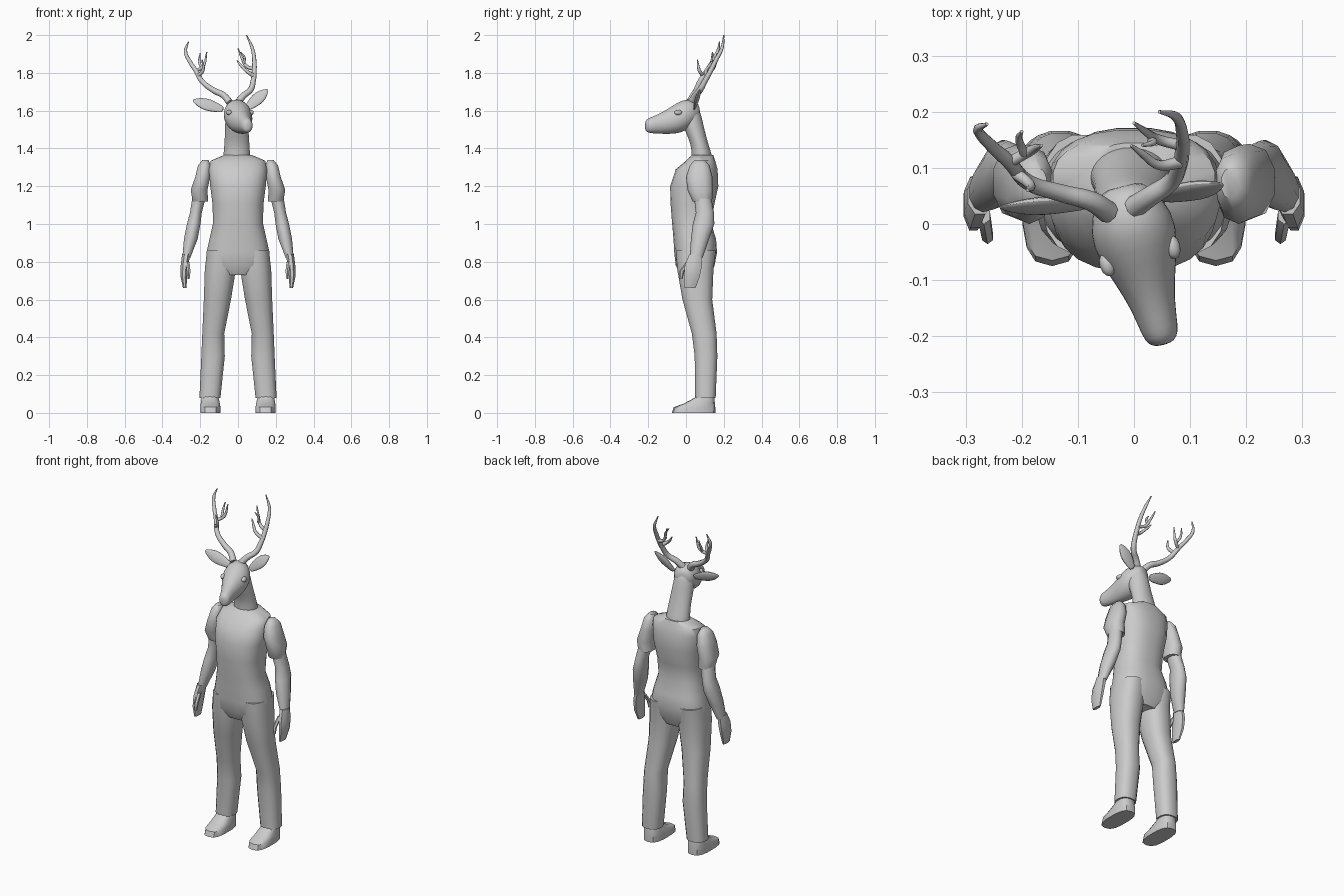
import bpy, bmesh, math
from mathutils import Vector, Matrix

mat = bpy.data.materials.new("plain grey")
mat.diffuse_color = (0.6, 0.6, 0.6, 1)


def finish(ob, angle=50):
    if not ob.data.materials:
        ob.data.materials.append(mat)
    bpy.ops.object.select_all(action='DESELECT')
    ob.select_set(True)
    bpy.context.view_layer.objects.active = ob
    bpy.ops.object.shade_smooth_by_angle(angle=math.radians(angle))
    return ob


def loft(name, secs, n=20, power=2.0, subdiv=0, angle=50):
    """Skin rings given as (centre, u axis, v axis), superellipse shaped."""
    bm = bmesh.new()
    rings = []
    for c, u, v in secs:
        ring = []
        for i in range(n):
            a = 2 * math.pi * (i + 0.5) / n
            ca, sa = math.cos(a), math.sin(a)
            p = Vector(c) + Vector(u) * math.copysign(abs(ca) ** (2 / power), ca) \
                + Vector(v) * math.copysign(abs(sa) ** (2 / power), sa)
            ring.append(bm.verts.new(p))
        rings.append(ring)
    for a, b in zip(rings, rings[1:]):
        for i in range(n):
            j = (i + 1) % n
            bm.faces.new((a[i], a[j], b[j], b[i]))
    bm.faces.new(rings[0])
    bm.faces.new(rings[-1])
    bmesh.ops.recalc_face_normals(bm, faces=bm.faces)
    me = bpy.data.meshes.new(name)
    bm.to_mesh(me)
    bm.free()
    ob = bpy.data.objects.new(name, me)
    bpy.context.collection.objects.link(ob)
    finish(ob, angle)
    if subdiv:
        ob.modifiers.new("Smooth", 'SUBSURF').levels = subdiv
    return ob


def level(rows, s=1):
    """Horizontal rings from rows of (z, x min, x max, y min, y max)."""
    return [((s * (a + b) / 2, (c + d) / 2, z), ((b - a) / 2, 0, 0), (0, (d - c) / 2, 0))
            for z, a, b, c, d in rows]


def tubes(name, paths):
    """Tapered smooth tubes through points of (x, y, z, radius)."""
    cu = bpy.data.curves.new(name, 'CURVE')
    cu.dimensions = '3D'
    cu.bevel_depth = 1
    cu.bevel_resolution = 2
    cu.resolution_u = 5
    cu.use_fill_caps = True
    for pts in paths:
        sp = cu.splines.new('BEZIER')
        sp.bezier_points.add(len(pts) - 1)
        for bp, (x, y, z, r) in zip(sp.bezier_points, pts):
            bp.co = (x, y, z)
            bp.radius = r
            bp.handle_left_type = bp.handle_right_type = 'AUTO'
    ob = bpy.data.objects.new(name, cu)
    bpy.context.collection.objects.link(ob)
    bpy.ops.object.select_all(action='DESELECT')
    ob.select_set(True)
    bpy.context.view_layer.objects.active = ob
    bpy.ops.object.convert(target='MESH')
    return finish(bpy.context.object, 60)


# Torso with flat-sided shoulders and rounded hips
loft("torso", level([
    (1.365, -.075, .075, .03, .145), (1.335, -.145, .145, .0, .155),
    (1.29, -.155, .155, -.055, .168), (1.2, -.148, .148, -.085, .172),
    (1.1, -.135, .135, -.082, .15), (1.0, -.134, .134, -.074, .135),
    (.92, -.152, .152, -.067, .16), (.85, -.168, .168, -.063, .165),
    (.78, -.172, .172, -.055, .152), (.73, -.11, .11, -.03, .13)]), 24, 2.5)

for s, side in ((-1, "right"), (1, "left")):
    # Trouser leg and foot
    loft(side + "_leg", level([
        (.86, .02, .165, -.055, .16), (.76, .01, .177, -.048, .147),
        (.6, .036, .182, -.02, .14), (.42, .072, .19, .03, .163),
        (.3, .069, .195, .045, .167), (.08, .092, .205, .048, .158)], s), 16, 2.4)
    loft(side + "_foot", level([
        (.11, .11, .19, .06, .145), (.08, .102, .193, .045, .15),
        (.05, .095, .198, -.01, .153), (.03, .092, .2, -.065, .155),
        (0, .092, .2, -.075, .155)], s), 14, 2.8, angle=40)
    # Shoulder sleeve, forearm and mitten hand
    loft(side + "_sleeve", level([
        (1.338, .155, .19, .045, .1), (1.31, .143, .213, .02, .125),
        (1.25, .145, .228, .0, .14), (1.18, .16, .252, .008, .143),
        (1.12, .156, .242, .035, .138)], s), 10, 2.3)
    loft(side + "_arm", level([
        (1.16, .165, .24, .04, .13), (1.06, .19, .256, .052, .148),
        (1.0, .197, .272, .036, .15), (.92, .212, .288, .026, .122),
        (.82, .252, .296, .02, .088)], s), 10)
    loft(side + "_hand", level([
        (.84, .25, .298, .015, .085), (.78, .262, .305, -.01, .088),
        (.72, .268, .305, -.015, .076), (.66, .272, .292, -.01, .052)], s), 8)
    loft(side + "_thumb", level([
        (.8, .255, .28, .0, .03), (.75, .25, .272, -.036, -.008),
        (.71, .255, .267, -.035, -.018)], s), 6)

# Neck
loft("neck", level([
    (1.31, -.08, .066, .025, .15), (1.36, -.08, .066, .028, .14),
    (1.42, -.073, .062, .028, .12), (1.5, -.07, .057, -.01, .098),
    (1.58, -.068, .052, -.04, .082), (1.64, -.055, .04, -.02, .06)]), 16, subdiv=1)

# Head and eyes, turned a little to one side
turn = Matrix.Translation((-.018, .05, 0)) @ Matrix.Rotation(math.radians(15), 4, 'Z')
head = [(.02, 1.59, .03, .035), (.005, 1.59, .052, .06), (-.05, 1.58, .08, .087),
        (-.1, 1.56, .074, .083), (-.15, 1.543, .056, .068), (-.2, 1.53, .04, .053),
        (-.25, 1.522, .034, .042), (-.268, 1.52, .027, .034), (-.275, 1.52, .012, .018)]
ob = loft("head", [((0, y, z), (rx, 0, 0), (0, 0, rz)) for y, z, rx, rz in head],
          16, subdiv=1)
ob.matrix_world = turn
for s in (-1, 1):
    bpy.ops.mesh.primitive_uv_sphere_add(segments=12, ring_count=8, radius=1)
    eye = bpy.context.object
    eye.name = "eye"
    eye.matrix_world = turn @ Matrix.LocRotScale(
        Vector((s * .06, -.11, 1.59)), None, Vector((.014, .022, .014)))
    finish(eye)

# Leaf-shaped ears: base, tip, width direction
for name, a, b in (("right_ear", (-.075, .035, 1.605), (-.24, .03, 1.655)),
                   ("left_ear", (.045, .045, 1.61), (.158, .072, 1.712))):
    a, b = Vector(a), Vector(b)
    d = (b - a).normalized()
    thin = d.cross(Vector((0, .35, .94)).cross(d)).cross(d).normalized()
    u, v = thin, d.cross(thin)
    loft(name, [(a.lerp(b, t), u * w * .35, v * w) for t, w in
                ((0, .018), (.2, .026), (.5, .038), (.75, .03), (.92, .015), (1, .005))],
         12, subdiv=1)

# Antlers: main beam plus tines
tubes("right_antler", [
    [(-.045, .02, 1.645, .02), (-.075, .04, 1.68, .018), (-.13, .055, 1.708, .016),
     (-.19, .075, 1.755, .014), (-.222, .11, 1.81, .013), (-.255, .14, 1.86, .011),
     (-.278, .168, 1.915, .009), (-.262, .178, 1.965, .003)],
    [(-.21, .09, 1.785, .011), (-.185, .07, 1.815, .009), (-.19, .06, 1.87, .003)],
    [(-.222, .11, 1.81, .01), (-.185, .13, 1.835, .009), (-.165, .14, 1.91, .003)],
    [(-.195, .125, 1.83, .008), (-.205, .15, 1.86, .007), (-.2, .165, 1.905, .003)]])
tubes("left_antler", [
    [(.0, .03, 1.645, .02), (.03, .05, 1.68, .018), (.066, .075, 1.71, .016),
     (.08, .1, 1.755, .014), (.086, .13, 1.81, .013), (.086, .16, 1.87, .011),
     (.076, .19, 1.93, .009), (.045, .2, 2.0, .003)],
    [(.082, .11, 1.785, .011), (.045, .105, 1.81, .009), (.015, .125, 1.84, .007),
     (-.005, .14, 1.865, .003)],
    [(.086, .14, 1.82, .01), (.045, .15, 1.835, .009), (.02, .165, 1.88, .007),
     (.0, .18, 1.93, .003)],
    [(.03, .15, 1.85, .007), (.035, .145, 1.88, .006), (.015, .14, 1.91, .003)]])
